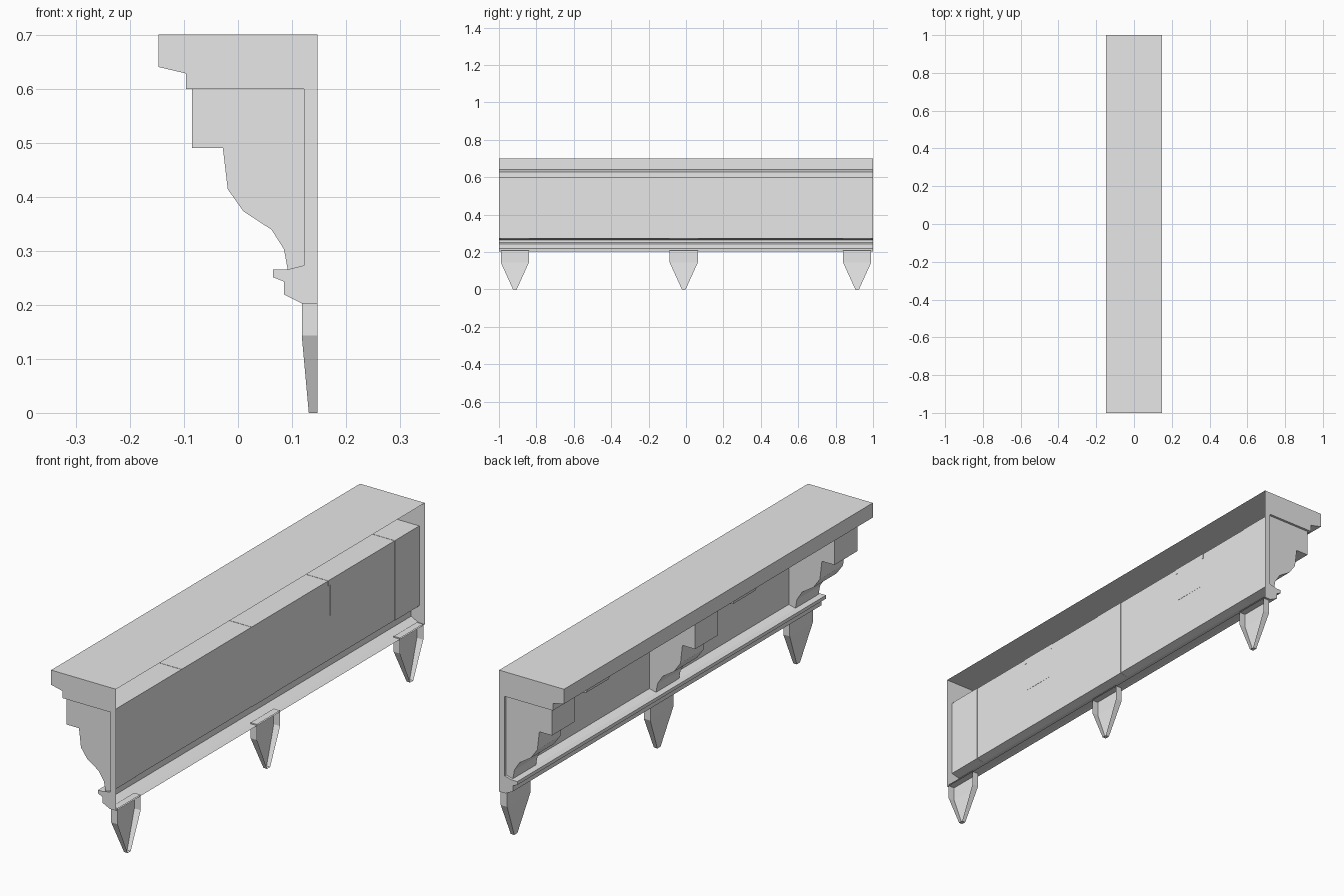
import bpy
import bmesh

cube = bpy.data.objects.get("Cube")
if cube:
    bpy.data.objects.remove(cube, do_unlink=True)

grey = bpy.data.materials.new("plain_grey")
grey.use_nodes = True
grey.diffuse_color = (0.8, 0.8, 0.8, 1)
grey.node_tree.nodes["Principled BSDF"].inputs["Base Color"].default_value = (0.8, 0.8, 0.8, 1)


def finish(bm, name):
    mesh = bpy.data.meshes.new(name)
    bm.to_mesh(mesh)
    bm.free()
    mesh.materials.append(grey)
    obj = bpy.data.objects.new(name, mesh)
    bpy.context.collection.objects.link(obj)
    return obj


def extrude_profile(name, profile, y0, y1, open_back=False):
    """Sweep an x-z profile along y, capping both ends."""
    bm = bmesh.new()
    near = [bm.verts.new((x, y0, z)) for x, z in profile]
    far = [bm.verts.new((x, y1, z)) for x, z in profile]
    count = len(profile)
    for i in range(count - 1 if open_back else count):
        j = (i + 1) % count
        bm.faces.new((near[i], near[j], far[j], far[i]))
    bm.faces.new(near[::-1])
    bm.faces.new(far)
    bmesh.ops.recalc_face_normals(bm, faces=bm.faces)
    # make sure the open shell points outward (top face up)
    bm.normal_update()
    top = max(bm.faces, key=lambda f: f.calc_center_median().z)
    if top.normal.z < 0:
        bmesh.ops.reverse_faces(bm, faces=bm.faces)
    return finish(bm, name)


def pendant(name, y):
    """Tapered pointed drop, hollow and open at the back."""
    bm = bmesh.new()
    rings = []
    for z, half, front in ((0.207, 0.075, 0.118), (0.143, 0.075, 0.118), (0, 0.01, 0.131)):
        corners = ((0.147, -half), (front, -half), (front, half), (0.147, half))
        rings.append([bm.verts.new((x, y + dy, z)) for x, dy in corners])
    for upper, lower in zip(rings, rings[1:]):
        for i in range(3):
            bm.faces.new((upper[i], lower[i], lower[i + 1], upper[i + 1]))
    bm.faces.new(rings[0])
    bm.faces.new(rings[-1][::-1])
    bmesh.ops.recalc_face_normals(bm, faces=bm.faces)
    bm.normal_update()
    top = max(bm.faces, key=lambda f: f.calc_center_median().z)
    if top.normal.z < 0:
        bmesh.ops.reverse_faces(bm, faces=bm.faces)
    return finish(bm, name)


# Cornice shell: top slab, recessed wall and lower moulding, open at the back
cornice = [(0.147, 0.7), (-0.147, 0.7), (-0.147, 0.64), (-0.096, 0.628),
           (-0.096, 0.599), (0.122, 0.599), (0.122, 0.273), (0.09, 0.265),
           (0.065, 0.265), (0.065, 0.251), (0.085, 0.243), (0.085, 0.219),
           (0.119, 0.202), (0.147, 0.202)]
extrude_profile("cornice_shell", cornice, -1, 1, open_back=True)

# Scrolled brackets, each with a pendant below
bracket = [(0.123, 0.6), (-0.085, 0.6), (-0.085, 0.49), (-0.028, 0.49),
           (-0.019, 0.414), (0.01, 0.373), (0.062, 0.339), (0.085, 0.303),
           (0.092, 0.265), (0.123, 0.272)]
for label, y in (("front", -0.915), ("middle", -0.012), ("rear", 0.915)):
    extrude_profile(label + "_bracket", bracket, y - 0.075, y + 0.075)
    pendant(label + "_pendant", y)

# Small supports between the brackets, with wider caps
support = [(0.123, 0.6), (-0.04, 0.6), (-0.04, 0.575), (0.03, 0.53),
           (0.055, 0.467), (0.123, 0.452)]
cap = [(0.123, 0.6), (-0.05, 0.6), (-0.05, 0.578), (0.123, 0.578)]
for label, y in (("front", -0.455), ("rear", 0.495)):
    extrude_profile(label + "_support", support, y - 0.073, y + 0.073)
    extrude_profile(label + "_support_cap", cap, y - 0.086, y + 0.086)
